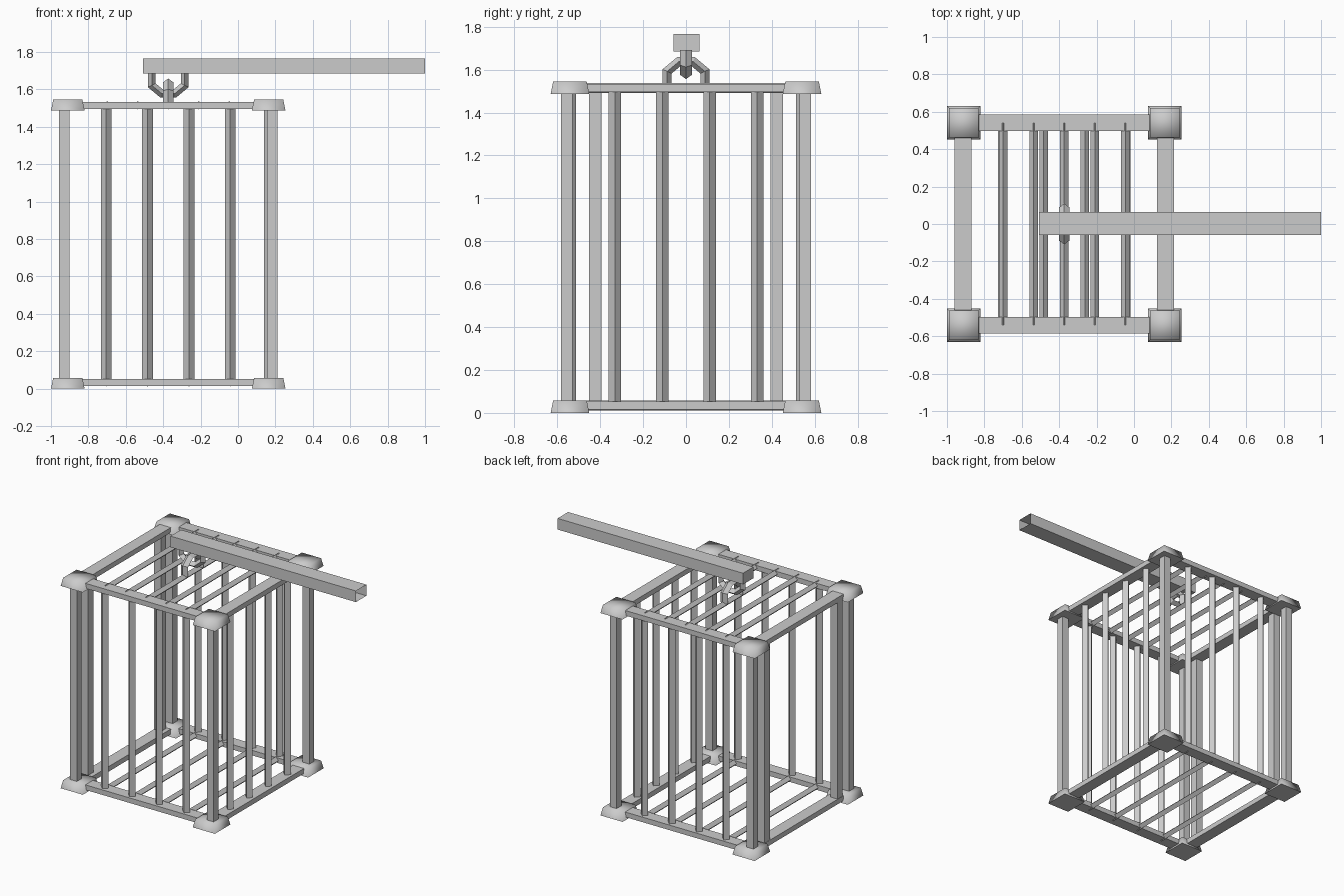
import bpy, bmesh
from mathutils import Vector, Matrix
from math import radians

if "Cube" in bpy.data.objects:
    bpy.data.objects.remove(bpy.data.objects["Cube"], do_unlink=True)

metal = bpy.data.materials.new("grey_metal")
metal.use_nodes = True
GREY = (0.6, 0.6, 0.6, 1)
metal.diffuse_color = GREY
metal.node_tree.nodes["Principled BSDF"].inputs["Base Color"].default_value = GREY

CX = -0.373        # cage centre along x
POST = 0.556       # corner post offset
RAIL = 0.541       # rail and cap offset
LOW, HIGH = 0.034, 1.515   # rail heights


def finish(name, bm):
    bmesh.ops.recalc_face_normals(bm, faces=bm.faces)
    mesh = bpy.data.meshes.new(name)
    bm.to_mesh(mesh)
    bm.free()
    mesh.materials.append(metal)
    obj = bpy.data.objects.new(name, mesh)
    bpy.context.collection.objects.link(obj)
    return obj


def box(name, centre, size):
    bm = bmesh.new()
    bmesh.ops.create_cube(bm, size=1)
    bmesh.ops.scale(bm, vec=size, verts=bm.verts)
    bmesh.ops.translate(bm, vec=centre, verts=bm.verts)
    return finish(name, bm)


def diamond_bar(name, centre, length, half, axis):
    """Square bar turned on its edge, running along z or y."""
    bm = bmesh.new()
    bmesh.ops.create_cone(bm, cap_ends=True, segments=4, radius1=half,
                          radius2=half, depth=length)
    # Put the four ridges exactly on the axes
    if abs(abs(bm.verts[:][0].co.x) - abs(bm.verts[:][0].co.y)) < 0.001:
        bmesh.ops.rotate(bm, verts=bm.verts, matrix=Matrix.Rotation(radians(45), 3, "Z"))
    if axis == "y":
        bmesh.ops.rotate(bm, verts=bm.verts, matrix=Matrix.Rotation(radians(90), 3, "X"))
    bmesh.ops.translate(bm, vec=centre, verts=bm.verts)
    return finish(name, bm)


def corner_cap(name, centre):
    """Tapered cap with a soft top and a crisp underside."""
    bm = bmesh.new()
    bmesh.ops.create_cube(bm, size=1)
    for v in bm.verts:
        half = 0.078 if v.co.z > 0 else 0.09
        v.co.x = half if v.co.x > 0 else -half
        v.co.y = half if v.co.y > 0 else -half
        v.co.z *= 0.058
    for e in bm.edges:
        e.smooth = any(v.co.z > 0 for v in e.verts)
    for f in bm.faces:
        f.smooth = True
    bmesh.ops.translate(bm, vec=centre, verts=bm.verts)
    return finish(name, bm)


def link(name, base_z, up, along):
    """Half link with a diamond section, bent in the plane of 'along' and z."""
    side = Vector((along.y, along.x, 0))
    half_path = [(0.088, 0), (0.088, 0.07), (0.034, 0.115)]
    path = half_path + [(-a, h) for a, h in reversed(half_path)]
    points = [Vector((CX, 0, base_z)) + along * a + Vector((0, 0, up * h)) for a, h in path]
    bm = bmesh.new()
    rings = []
    for i, p in enumerate(points):
        before = (p - points[i - 1]).normalized() if i else Vector()
        after = (points[i + 1] - p).normalized() if i < len(points) - 1 else Vector()
        tangent = (before + after).normalized()
        miter = 1 / max(tangent.dot(before), tangent.dot(after))
        out = side.cross(tangent).normalized() * 0.021 * miter
        rings.append([bm.verts.new(p + d) for d in (out, side * 0.029, -out, -side * 0.029)])
    for a, b in zip(rings, rings[1:]):
        for k in range(4):
            n = (k + 1) % 4
            bm.faces.new((a[k], a[n], b[n], b[k]))
    bm.faces.new(rings[0])
    bm.faces.new(rings[-1])
    return finish(name, bm)


# Corner posts, caps and the flat rails between them
MID = (LOW + HIGH) / 2
SPAN = HIGH - LOW
for sx in (-1, 1):
    for sy in (-1, 1):
        box("corner_post", (CX + sx * POST, sy * POST, MID), (0.055, 0.055, SPAN))
        for z in (0.029, 1.516):
            corner_cap("corner_cap", (CX + sx * (RAIL - 0.004), sy * RAIL, z))
for z in (LOW, HIGH):
    for s in (-1, 1):
        box("side_rail", (CX + s * RAIL, 0, z), (0.09, 2 * RAIL, 0.037))
        box("cross_rail", (CX, s * RAIL, z), (2 * RAIL, 0.088, 0.037))

# Upright bars on three sides
for i in range(4):
    t = (i - 1.5) * 0.221
    diamond_bar("front_bar", (CX + t, -RAIL, MID), SPAN, 0.029, "z")
    diamond_bar("back_bar", (CX + t, RAIL, MID), SPAN, 0.029, "z")
    diamond_bar("left_bar", (CX + RAIL, t, MID), SPAN, 0.029, "z")
    diamond_bar("floor_bar", (CX + t, 0, LOW), 2 * RAIL, 0.023, "y")

# Doorway posts on the open side
for s in (-1, 1):
    box("doorway_post", (CX - POST, s * 0.423, MID), (0.055, 0.06, SPAN))

# Roof bars
for i in range(5):
    diamond_bar("roof_bar", (CX + (i - 2) * 0.1635, 0, HIGH), 2 * RAIL, 0.023, "y")

# Interlocked links between the roof and the beam
link("lower_link", 1.522, 1, Vector((0, 1, 0)))
link("upper_link", 1.692, -1, Vector((1, 0, 0)))

# Hanging beam, open at its far end
beam = box("hanging_beam", (0.246, 0.002, 1.725), (1.508, 0.122, 0.082))
bm = bmesh.new()
bm.from_mesh(beam.data)
ends = [f for f in bm.faces if f.normal.x > 0.9]
bmesh.ops.delete(bm, geom=ends, context="FACES_ONLY")
bm.to_mesh(beam.data)
bm.free()
